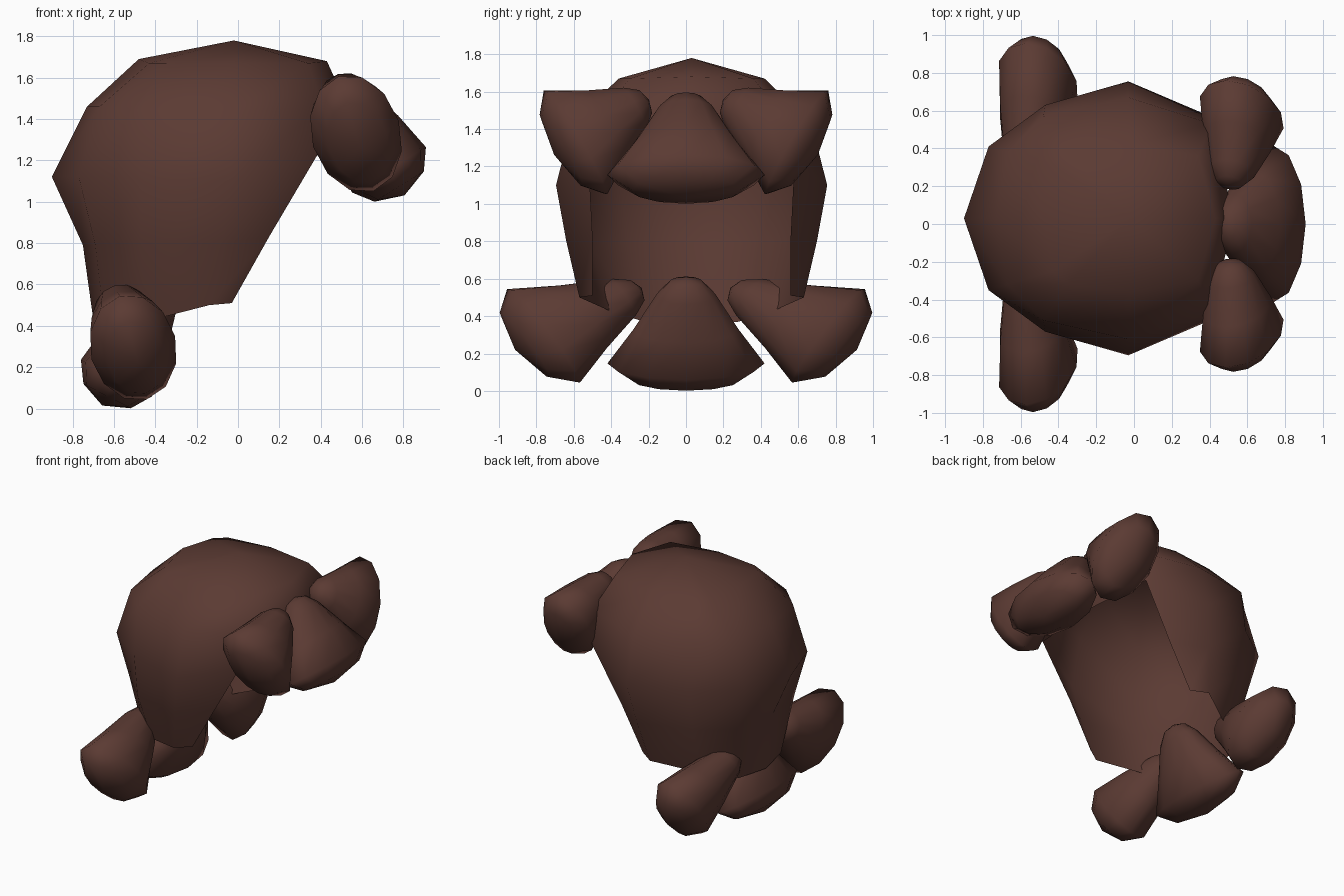
import bpy, bmesh, math
from mathutils import Vector

if "Cube" in bpy.data.objects:
    bpy.data.objects.remove(bpy.data.objects["Cube"])

brown = bpy.data.materials.new("brown")
brown.diffuse_color = (0.105, 0.043, 0.033, 1)
brown.use_nodes = True
brown.node_tree.nodes["Principled BSDF"].inputs["Base Color"].default_value = brown.diffuse_color


def finish(bm, name):
    bmesh.ops.recalc_face_normals(bm, faces=bm.faces)
    mesh = bpy.data.meshes.new(name)
    bm.to_mesh(mesh)
    bm.free()
    mesh.materials.append(brown)
    for p in mesh.polygons:
        p.use_smooth = True
    ob = bpy.data.objects.new(name, mesh)
    bpy.context.collection.objects.link(ob)
    return ob


# Domed shell: half rings (x, half width, z) from the back to the open side
half_rings = [
    [(-.48, 0, 1.69), (-.43, .28, 1.67), (-.35, .35, 1.67), (-.02, .39, 1.67), (.34, .33, 1.67), (.43, 0, 1.68)],
    [(-.73, 0, 1.46), (-.67, .35, 1.46), (-.48, .54, 1.45), (-.03, .64, 1.43), (.41, .50, 1.46), (.53, 0, 1.46)],
    [(-.90, 0, 1.12), (-.77, .38, 1.12), (-.47, .60, 1.11), (-.03, .725, 1.10), (.38, .55, 1.22), (.40, 0, 1.24)],
    [(-.75, 0, .79), (-.69, .34, .79), (-.47, .56, .80), (-.08, .67, .80), (.15, .53, .83), (.15, 0, .83)],
    [(-.69, 0, .36), (-.64, .25, .37), (-.45, .42, .42), (-.14, .60, .50), (-.03, .53, .51), (-.03, 0, .51)],
]
bm = bmesh.new()
rings = []
for half in half_rings:
    pts = half + [(x, -w, z) for x, w, z in half[-2:0:-1]]
    rings.append([bm.verts.new((x, w + .03, z)) for x, w, z in pts])
n = len(rings[0])
apex = bm.verts.new((-.02, .03, 1.78))
for i in range(n):
    j = (i + 1) % n
    bm.faces.new((apex, rings[0][i], rings[0][j]))
    for k in range(4):
        # the lower front and the bottom stay open
        if k >= 2 and 5 in (i, j):
            continue
        bm.faces.new((rings[k][i], rings[k + 1][i], rings[k + 1][j], rings[k][j]))
loose = [v for v in bm.verts if not v.link_faces]
bmesh.ops.delete(bm, geom=loose, context='VERTS')
finish(bm, "shell")

# Fan-shaped lobes: (distance along axis, half width, half thickness)
SECTIONS = [(-.035, .09, .07), (.04, .16, .12), (.24, .28, .175),
            (.44, .42, .21), (.535, .29, .14)]


def lobe(name, tip, axis, across, length=1, width=1, thick=1):
    tip, d, w = Vector(tip), Vector(axis).normalized(), Vector(across).normalized()
    t = d.cross(w).normalized()
    bm = bmesh.new()
    seg = 12
    loops = []
    for s, hw, ht in SECTIONS:
        loops.append([bm.verts.new(tip + d * s * length
                                   + w * hw * width * math.cos(a) + t * ht * thick * math.sin(a))
                      for a in (2 * math.pi * i / seg for i in range(seg))])
    start = bm.verts.new(tip - d * .06 * length)
    end = bm.verts.new(tip + d * .585 * length)
    for i in range(seg):
        j = (i + 1) % seg
        bm.faces.new((start, loops[0][j], loops[0][i]))
        bm.faces.new((end, loops[-1][i], loops[-1][j]))
        for a, b in zip(loops, loops[1:]):
            bm.faces.new((a[i], a[j], b[j], b[i]))
    finish(bm, name)


# Middle lobes
lobe("upper_middle_lobe", (.50, 0, 1.53), (.52, 0, -.85), (0, 1, 0))
lobe("lower_middle_lobe", (-.38, 0, .55), (-.46, 0, -.89), (0, 1, 0), length=1.03, thick=.92)

# Side lobes, mirrored front to back
for side, s in (("front", -1), ("back", 1)):
    lobe("upper_lobe_" + side, (.51, s * .245, 1.53), (.15, s * .86, -.50),
         (.25, -s * .50, -.82), length=.92, width=.80, thick=1.03)
    lobe("lower_lobe_" + side, (-.58, s * .30, .52), (.14, s * .88, -.43),
         (.20, -s * .60, -.77), length=1.18, width=.77)
